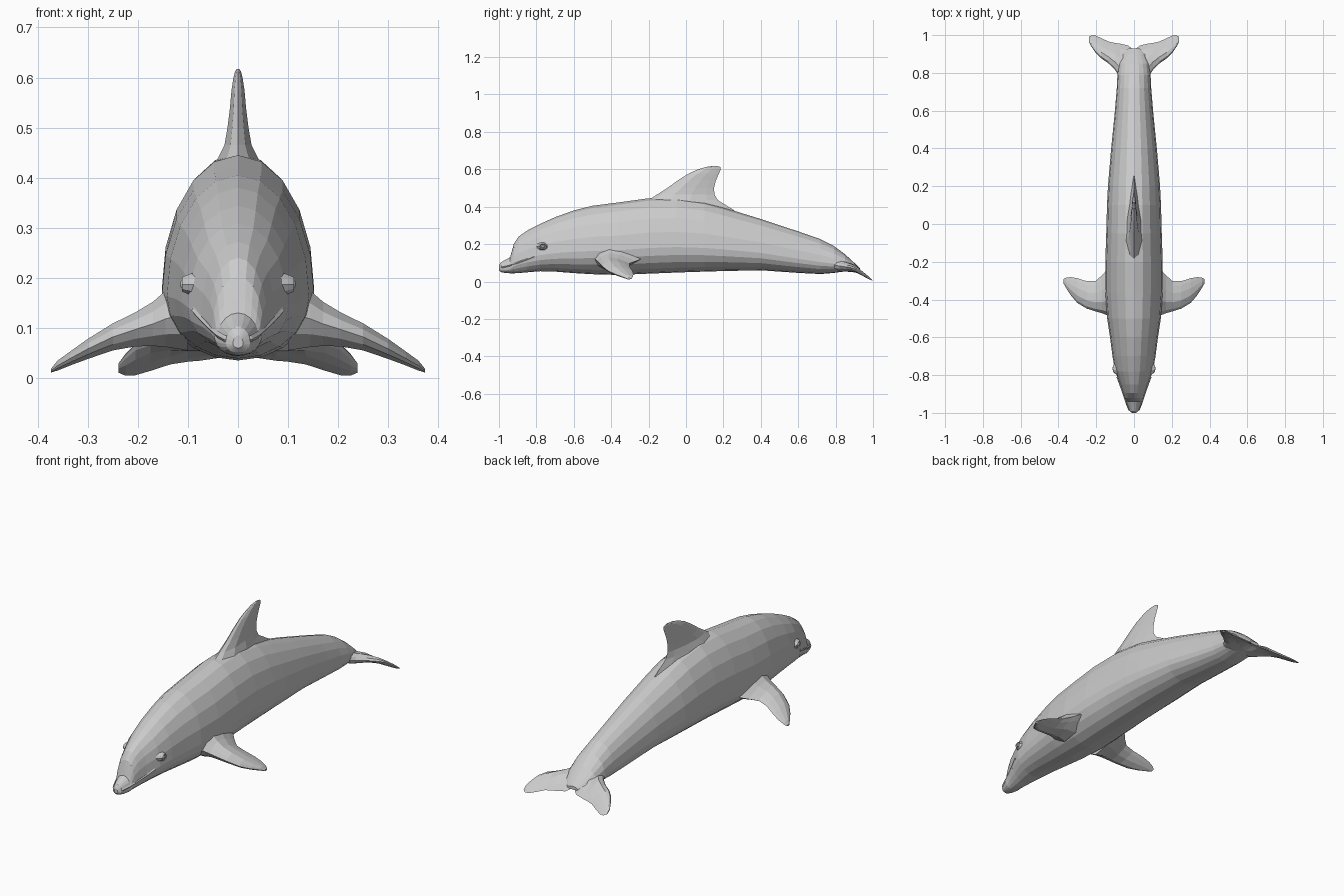
import bpy, bmesh, math


def loft(name, rings, mirror=False):
    """Skin a row of equal-length point rings, cap both ends."""
    bm = bmesh.new()
    rows = [[bm.verts.new(p) for p in ring] for ring in rings]
    n = len(rows[0])
    for a, b in zip(rows, rows[1:]):
        for i in range(n):
            j = (i + 1) % n
            bm.faces.new((a[i], a[j], b[j], b[i]))
    bm.faces.new(rows[0])
    bm.faces.new(rows[-1])
    bmesh.ops.recalc_face_normals(bm, faces=bm.faces)
    return finish(name, bm, mirror)


def finish(name, bm, mirror):
    mesh = bpy.data.meshes.new(name)
    bm.to_mesh(mesh)
    bm.free()
    obj = bpy.data.objects.new(name, mesh)
    bpy.context.collection.objects.link(obj)
    if mirror:
        obj.modifiers.new("mirror", 'MIRROR').use_mirror_merge = False
    return obj


# Closed fin section: (fraction of chord, fraction of half thickness)
FOIL = [(0, 0), (.08, .55), (.3, 1), (.6, .8), (.85, .35), (1, 0),
        (.85, -.35), (.6, -.8), (.3, -1), (.08, -.55)]


# Body: egg-shaped sections (y, top z, bottom z, half width)
def body_ring(y, top, bottom, half, sides=20):
    mid = bottom + .34 * (top - bottom)
    ring = []
    for i in range(sides):
        a = 2 * math.pi * i / sides
        c = math.cos(a)
        ring.append((half * math.sin(a), y,
                     mid + c * ((top - mid) if c > 0 else (mid - bottom))))
    return ring


BODY = [(-1, .085, .06, .01), (-.99, .103, .05, .024), (-.965, .116, .045, .034),
        (-.94, .13, .044, .043), (-.932, .16, .044, .047), (-.92, .203, .044, .051),
        (-.895, .24, .045, .059), (-.85, .272, .049, .074), (-.78, .308, .055, .1),
        (-.7, .344, .053, .114), (-.6, .38, .045, .127), (-.5, .405, .039, .142),
        (-.36, .423, .035, .152), (-.2, .445, .042, .152), (-.05, .448, .048, .147),
        (.1, .425, .053, .143), (.2, .396, .056, .138), (.4, .334, .06, .121),
        (.6, .268, .046, .101), (.72, .226, .04, .091), (.79, .19, .046, .088),
        (.85, .146, .054, .08), (.9, .1, .06, .06), (.93, .07, .053, .03)]
loft("body", [body_ring(*s) for s in BODY])

# Dorsal fin: (z, leading y, trailing y, half thickness)
DORSAL = [(.38, -.3, .26, .06), (.435, -.2, .17, .042), (.465, -.155, .152, .027),
          (.5, -.1, .15, .021), (.54, -.045, .16, .016), (.575, .01, .175, .013),
          (.6, .065, .186, .009), (.612, .105, .183, .006), (.617, .14, .172, .003)]
loft("dorsal_fin", [[(h * v, y0 + u * (y1 - y0), z) for u, v in FOIL]
                    for z, y0, y1, h in DORSAL])

# Flippers: (x, leading y, trailing y, centre z, half thickness)
FLIPPER = [(.1, -.5, -.22, .13, .075), (.145, -.482, -.245, .118, .056),
           (.17, -.472, -.272, .108, .044), (.205, -.462, -.303, .097, .034),
           (.25, -.448, -.303, .082, .027), (.3, -.418, -.287, .058, .02),
           (.335, -.377, -.281, .039, .014), (.36, -.338, -.284, .025, .01),
           (.373, -.315, -.292, .015, .004)]
loft("flipper", [[(x, y0 + u * (y1 - y0), z + h * v) for u, v in FOIL]
                 for x, y0, y1, z, h in FLIPPER], True)

# Tail flukes: (x, leading y, trailing y, half thickness), sloping down to the rear
FLUKE = [(0, .76, .918, .03), (.03, .76, .945, .03), (.075, .775, .955, .028),
         (.1, .815, .958, .024), (.135, .85, .966, .019), (.175, .878, .985, .015),
         (.205, .908, .998, .012), (.225, .938, .999, .009), (.239, .965, .99, .004)]


def slope(y):
    return .004 + .68 * (1 - y) - .9 * max(0, .9 - y) * .6


loft("tail_fluke", [[(x, y0 + u * (y1 - y0), slope(y0 + u * (y1 - y0)) + h * v)
                     for u, v in FOIL] for x, y0, y1, h in FLUKE], True)


# Eyes and their almond-shaped lids
def eye_ring(x, ry, rz, n=10):
    return [(x, -.765 + ry * math.cos(2 * math.pi * i / n),
             .187 + rz * math.sin(2 * math.pi * i / n)) for i in range(n)]


loft("eyelid", [eye_ring(.085, .036, .026), eye_ring(.103, .025, .019),
                eye_ring(.112, .018, .015), eye_ring(.106, .013, .011)], True)
loft("eyeball", [eye_ring(.1, .013, .011), eye_ring(.111, .011, .01),
                 eye_ring(.115, .005, .005)], True)

# Mouth edge: a slim lip running back along each side of the beak
LIP = [(.004, -.998, .074), (.025, -.985, .078), (.039, -.95, .086),
       (.055, -.9, .1), (.073, -.85, .118), (.088, -.81, .135)]
loft("lip", [[(x + .005 * math.cos(a), y, z + .007 * math.sin(a))
              for a in (0, math.pi / 2, math.pi, 3 * math.pi / 2)]
             for x, y, z in LIP], True)
